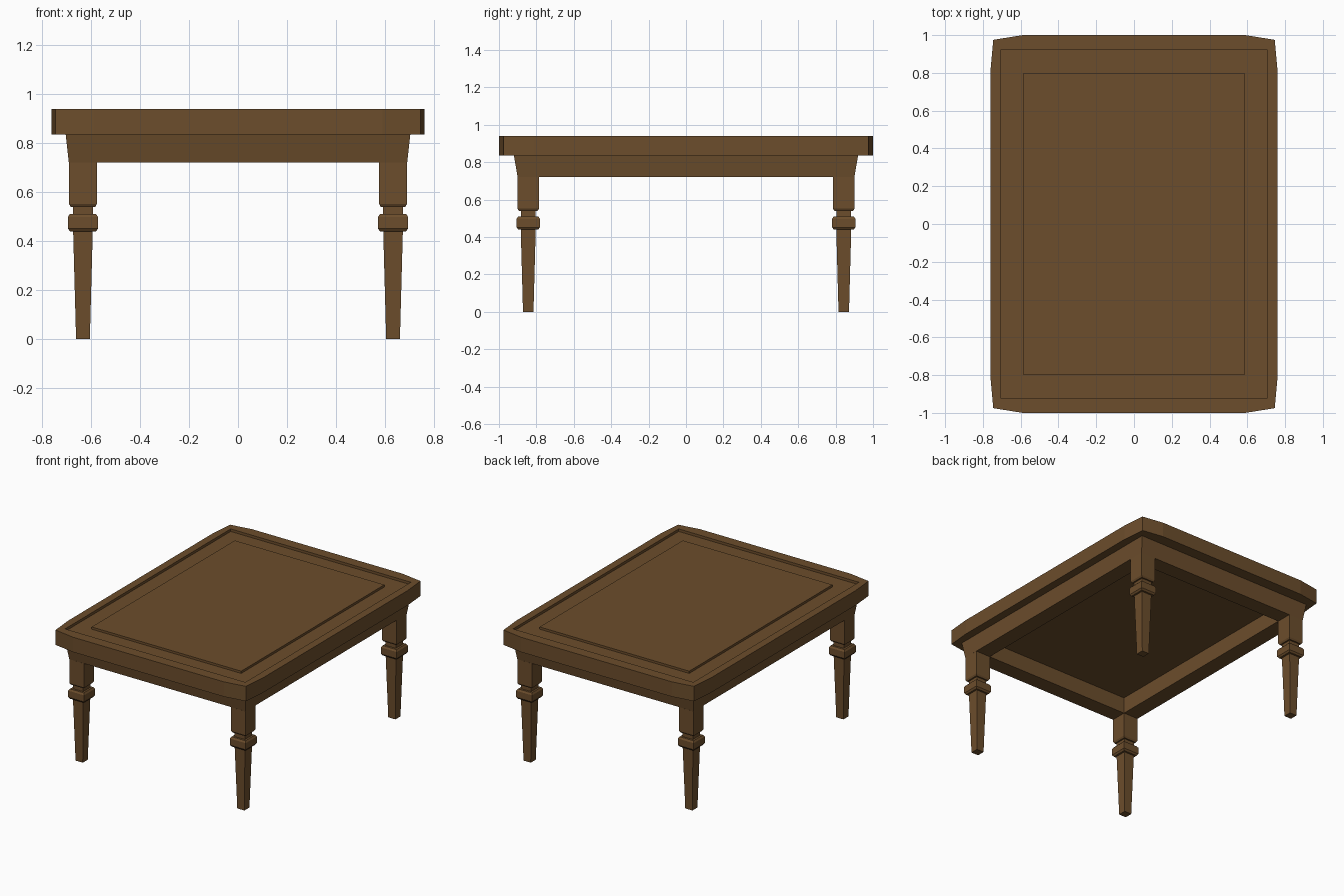
import bpy, bmesh

if "Cube" in bpy.data.objects:
    bpy.data.objects.remove(bpy.data.objects["Cube"])

wood = bpy.data.materials.new("brown_wood")
wood.diffuse_color = (0.15, 0.075, 0.025, 1)
wood.use_nodes = True
wood.node_tree.nodes["Principled BSDF"].inputs["Base Color"].default_value = wood.diffuse_color


def outline(x, y, z, cx=None, cy=None):
    """12-point loop: corner points (cx, cy) plus two points on each edge."""
    cx, cy = cx or x, cy or y
    ex, ey = x * 0.775, y * 0.81
    return [(-ex, -y, z), (ex, -y, z), (cx, -cy, z),
            (x, -ey, z), (x, ey, z), (cx, cy, z),
            (ex, y, z), (-ex, y, z), (-cx, cy, z),
            (-x, ey, z), (-x, -ey, z), (-cx, -cy, z)]


def rect(x, y, z, ox=0, oy=0):
    return [(ox - x, oy - y, z), (ox + x, oy - y, z),
            (ox + x, oy + y, z), (ox - x, oy + y, z)]


def loft(name, rings, closed=False):
    """Skin consecutive rings; cap the ends or join last to first."""
    bm = bmesh.new()
    loops = [[bm.verts.new(p) for p in r] for r in rings]
    n = len(loops[0])
    pairs = list(zip(loops, loops[1:]))
    if closed:
        pairs.append((loops[-1], loops[0]))
    else:
        bm.faces.new(loops[0][::-1])
        bm.faces.new(loops[-1])
    for a, b in pairs:
        for i in range(n):
            j = (i + 1) % n
            bm.faces.new((a[i], a[j], b[j], b[i]))
    bmesh.ops.recalc_face_normals(bm, faces=bm.faces)
    me = bpy.data.meshes.new(name)
    bm.to_mesh(me)
    bm.free()
    me.materials.append(wood)
    ob = bpy.data.objects.new(name, me)
    bpy.context.collection.objects.link(ob)
    return ob


# Table top: bowed edges, sunken border, raised centre panel
loft("table_top", [
    outline(0.76, 1.0, 0.835, 0.745, 0.975),
    outline(0.76, 1.0, 0.94, 0.745, 0.975),
    outline(0.705, 0.925, 0.94),
    outline(0.705, 0.925, 0.922),
    outline(0.585, 0.80, 0.922),
    outline(0.585, 0.80, 0.938),
])

# Apron: frame flaring outward towards the top
loft("apron", [
    rect(0.69, 0.90, 0.72),
    rect(0.703, 0.92, 0.835),
    rect(0.575, 0.787, 0.835),
    rect(0.575, 0.787, 0.72),
], closed=True)

# Legs: square profile (half width, height), mirrored to four corners
profile = [(0.028, 0), (0.040, 0.44), (0.053, 0.44), (0.062, 0.452),
           (0.062, 0.498), (0.054, 0.51), (0.040, 0.51), (0.040, 0.54),
           (0.050, 0.54), (0.057, 0.552), (0.057, 0.72)]
legs = loft("legs", [rect(h, h, z, 0.6325, 0.8435) for h, z in profile])
mirror = legs.modifiers.new("four_corners", "MIRROR")
mirror.use_axis = (True, True, False)
